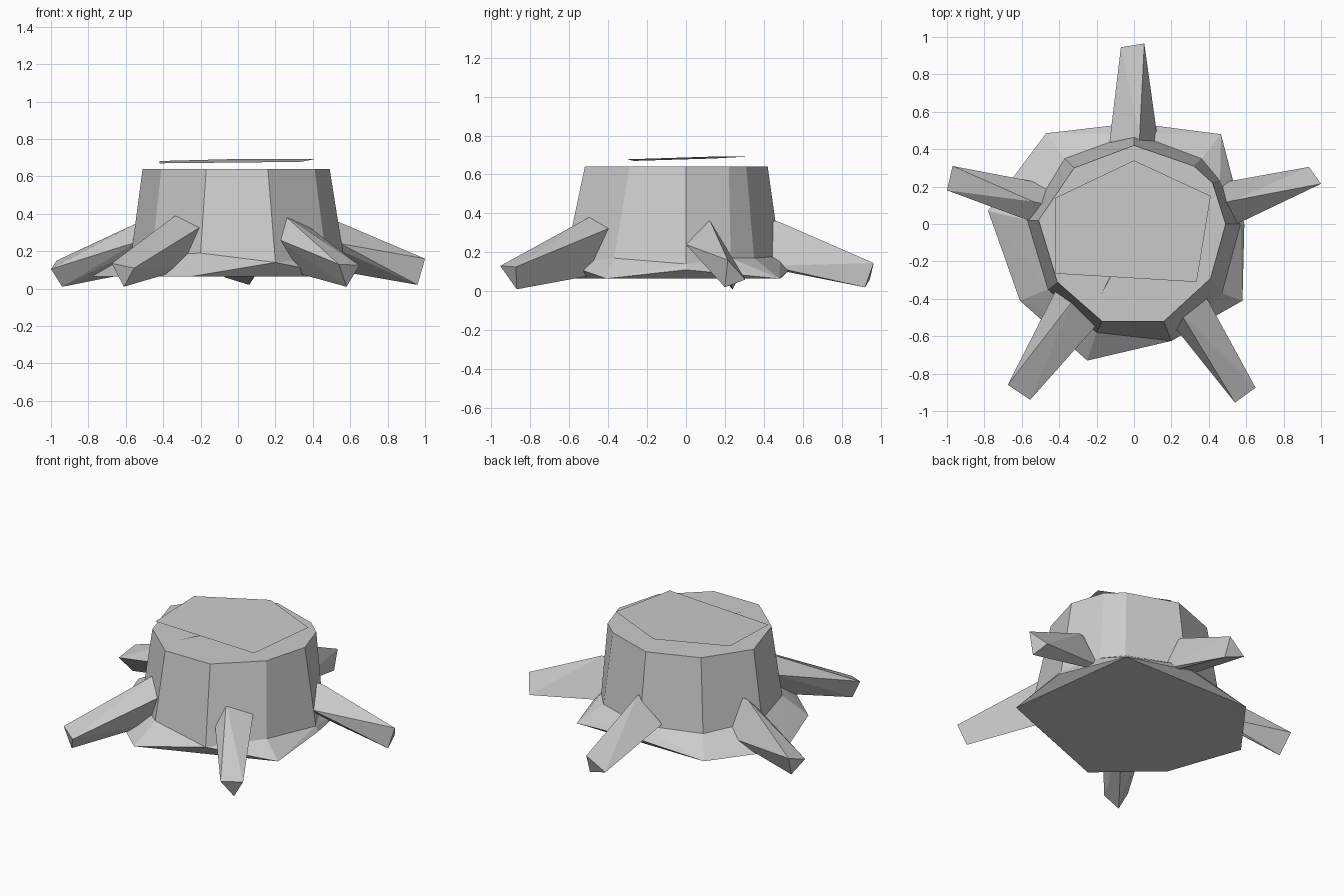
import bpy, bmesh
from mathutils import Vector

if "Cube" in bpy.data.objects:
    bpy.data.objects.remove(bpy.data.objects["Cube"])

bark = bpy.data.materials.new("grey_bark")
bark.diffuse_color = (0.6, 0.6, 0.6, 1)
bark.use_nodes = True
bark.node_tree.nodes["Principled BSDF"].inputs["Base Color"].default_value = bark.diffuse_color


def finish(name, bm):
    bmesh.ops.recalc_face_normals(bm, faces=bm.faces)
    mesh = bpy.data.meshes.new(name)
    bm.to_mesh(mesh)
    bm.free()
    mesh.materials.append(bark)
    obj = bpy.data.objects.new(name, mesh)
    bpy.context.collection.objects.link(obj)
    return obj


def hull(name, points):
    """Faceted solid wrapped around a handful of corner points."""
    bm = bmesh.new()
    verts = [bm.verts.new(p) for p in points]
    res = bmesh.ops.convex_hull(bm, input=verts)
    loose = [v for v in bm.verts if not v.link_faces]
    bmesh.ops.delete(bm, geom=loose, context='VERTS')
    bmesh.ops.dissolve_limit(bm, angle_limit=0.02, verts=bm.verts, edges=bm.edges)
    return finish(name, bm)


def plate(name, points):
    """Single thin flat polygon."""
    bm = bmesh.new()
    bm.faces.new([bm.verts.new(p) for p in points])
    return finish(name, bm)


# Trunk: ten-sided taper between a wavy lower ring and the flat cut
top = [(-.17, -.52), (.16, -.52), (.41, -.29), (.49, 0), (.42, .22),
       (.32, .31), (0, .42), (-.32, .30), (-.51, .02), (-.41, -.31)]
mid = [(-.20, -.58, .19), (.20, -.625, .14), (.47, -.37, .17), (.57, 0, .14), (.46, .23, .17),
       (.36, .35, .17), (0, .485, .18), (-.37, .35, .17), (-.57, .02, .19), (-.46, -.35, .18)]
bm = bmesh.new()
lower = [bm.verts.new(p) for p in mid]
upper = [bm.verts.new((x, y, .64)) for x, y in top]
for i in range(10):
    j = (i + 1) % 10
    bm.faces.new((lower[i], lower[j], upper[j], upper[i]))
bm.faces.new(upper)
bm.faces.new(lower[::-1])
finish("trunk", bm)

# Flared foot: flat six-sided underside rising to the trunk
base = [(.465, .48), (-.47, .485), (-.78, .07), (-.61, -.41), (-.25, -.73), (.58, -.41)]
hull("flared_foot", [(x, y, .065) for x, y in base]
     + [(0, .54, .115), (.59, 0, .11)] + mid)

# Roots: three tip corners, then the corners where each meets the trunk
roots = {
    "back_root": ([(-.07, .945, .06), (.055, .965, .145), (.06, .92, .02)],
                  [(-.13, .445, .20), (.03, .47, .36), (.13, .43, .13)]),
    "left_root": ([(-.97, .31, .15), (-1, .18, .105), (-.94, .24, .01)],
                  [(-.54, .12, .35), (-.54, .01, .25), (-.45, .21, .12)]),
    "right_root": ([(1, .215, .16), (.935, .305, .06), (.96, .20, .02)],
                   [(.53, .125, .36), (.46, .22, .12), (.55, 0, .24)]),
    "front_right_root": ([(.54, -.955, .13), (.65, -.875, .125), (.58, -.87, .01)],
                         [(.20, -.53, .27), (.25, -.48, .39), (.38, -.38, .33), (.30, -.45, .10)]),
    "front_left_root": ([(-.675, -.86, .135), (-.555, -.94, .11), (-.61, -.87, .01)],
                        [(-.20, -.54, .33), (-.335, -.42, .39), (-.42, -.36, .30), (-.28, -.47, .12)]),
}
for name, (tip, joint) in roots.items():
    inner = [(x * .85, y * .85, z) for x, y, z in joint]   # buried end
    hull(name, tip + joint + inner)

# Loose flake lying slightly tilted over the cut
flake = [(0, .34), (.41, .15), (.335, -.31), (-.42, -.265), (-.42, .14)]
plate("top_flake", [(x, y, .683 + .03 * y + .012 * x) for x, y in flake])

# Two thin splinters just above the cut
for name, pts in {
    "front_splinter": [(-.175, -.375), (-.12, -.28), (-.04, -.14), (-.13, -.28)],
    "right_splinter": [(.06, -.05), (.27, .04), (.26, .05), (.15, .01)],
}.items():
    plate(name, [(x, y, .652) for x, y in pts])
